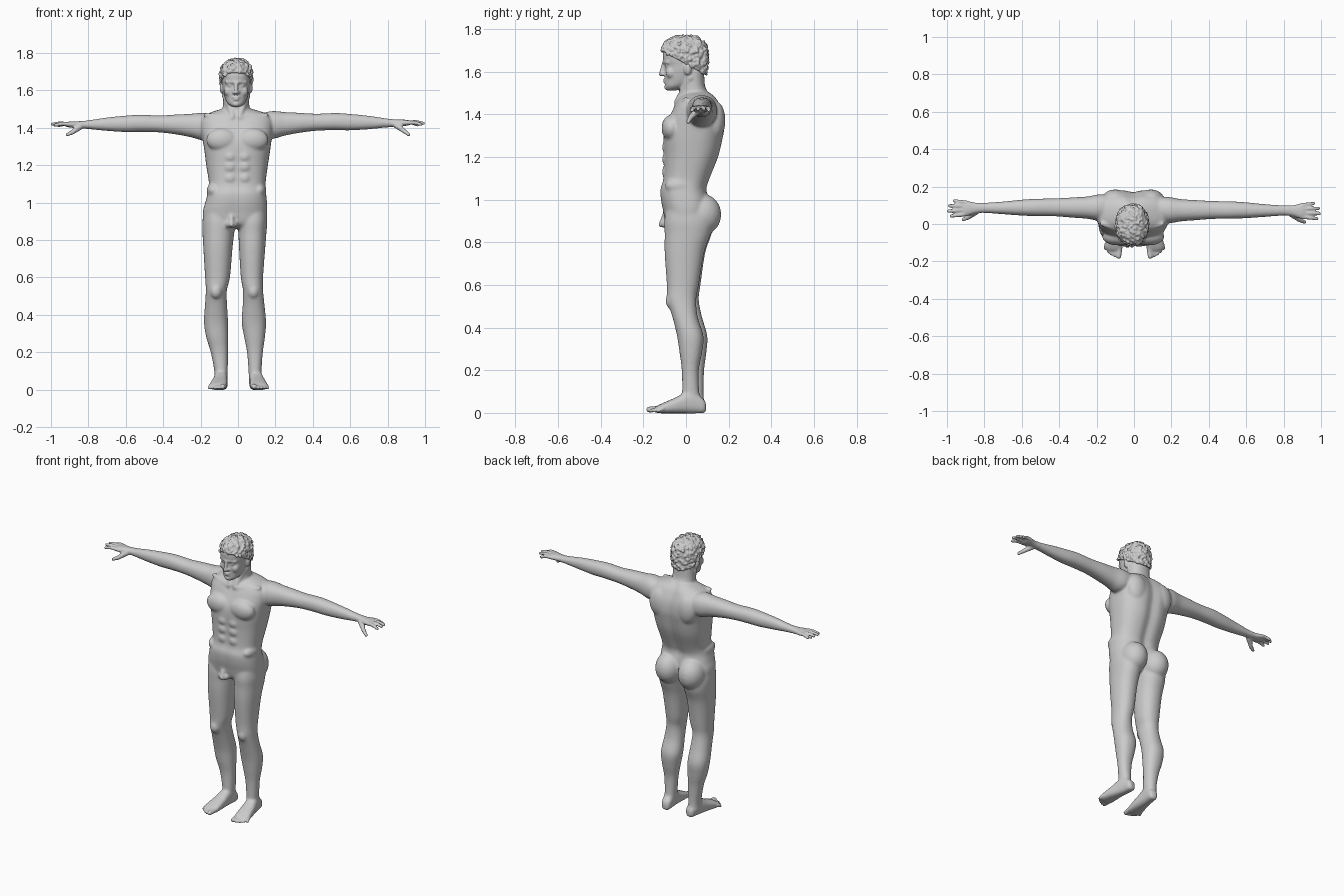
import bpy, bmesh, math, random
from mathutils import Vector, Matrix

random.seed(4)
CX = -0.01          # head and neck sit slightly off centre


def spline(rows, steps=5):
    """Catmull-Rom interpolation through rows of numbers."""
    out = []
    for i in range(len(rows) - 1):
        p0, p1 = rows[max(i - 1, 0)], rows[i]
        p2, p3 = rows[i + 1], rows[min(i + 2, len(rows) - 1)]
        for k in range(steps):
            t = k / steps
            out.append([0.5 * (2 * b + (c - a) * t + (2 * a - 5 * b + 4 * c - d) * t * t
                               + (3 * b - a - 3 * c + d) * t ** 3)
                        for a, b, c, d in zip(p0, p1, p2, p3)])
    return out + [list(rows[-1])]


def loft(bm, axis, rows, power=2.2, n=40, mat=Matrix(), groove=0.0):
    """Skin rows of (position, a0, a1, b0, b1) along an axis."""
    rings = []
    for s, a0, a1, b0, b1 in spline(rows):
        ring = []
        for k in range(n):
            t = 2 * math.pi * k / n
            c, d = math.cos(t), math.sin(t)
            u = math.copysign(abs(c) ** (2 / power), c)
            v = math.copysign(abs(d) ** (2 / power), d)
            a = (a0 + a1) / 2 + (a1 - a0) / 2 * u
            b = (b0 + b1) / 2 + (b1 - b0) / 2 * v
            if groove:      # spine furrow behind, shallow midline in front
                b -= groove * math.exp(-(u / 0.2) ** 2) * (1 if d > 0 else -0.3)
            co = {'x': (s, a, b), 'y': (a, s, b), 'z': (a, b, s)}[axis]
            ring.append(bm.verts.new(mat @ Vector(co)))
        rings.append(ring)
    for r, q in zip(rings, rings[1:]):
        for k in range(n):
            j = (k + 1) % n
            bm.faces.new((r[k], r[j], q[j], q[k]))
    bm.faces.new(rings[0][::-1])
    bm.faces.new(rings[-1])


def ball(bm, pos, size, sub=3):
    if not isinstance(size, tuple):
        size = (size,) * 3
    bmesh.ops.create_icosphere(bm, subdivisions=sub, radius=1,
                               matrix=Matrix.Translation(pos) @ Matrix.Diagonal((*size, 1)))


def taper(bm, p, q, r0, r1, n=9):
    """Round tapered rod from p to q."""
    p, q = Vector(p), Vector(q)
    for i in range(n):
        t = i / (n - 1)
        ball(bm, p.lerp(q, t), r0 + (r1 - r0) * t, 2)


def finish(bm, name, voxel, soft, iterations):
    """Fuse the pieces of a part into one skin and soften it."""
    bmesh.ops.recalc_face_normals(bm, faces=bm.faces)
    me = bpy.data.meshes.new(name)
    bm.to_mesh(me)
    bm.free()
    ob = bpy.data.objects.new(name, me)
    bpy.context.collection.objects.link(ob)
    m = ob.modifiers.new("fuse", 'REMESH')
    m.mode, m.voxel_size = 'VOXEL', voxel
    dg = bpy.context.evaluated_depsgraph_get()
    fused = bpy.data.meshes.new_from_object(ob.evaluated_get(dg))
    ob.modifiers.clear()
    ob.data = fused
    g = ob.vertex_groups.new(name="soft")
    for v in fused.vertices:
        g.add([v.index], soft(v.co), 'REPLACE')
    s = ob.modifiers.new("soften", 'SMOOTH')
    s.factor, s.iterations, s.vertex_group = 0.5, iterations, "soft"
    fused.shade_smooth()
    return ob


body = bmesh.new()

# Torso
loft(body, 'z', [
    (1.505, -.075, .06, .01, .11), (1.48, -.15, .14, -.03, .14), (1.45, -.195, .185, -.05, .16),
    (1.40, -.20, .19, -.075, .18), (1.34, -.19, .18, -.102, .185), (1.28, -.18, .172, -.108, .175),
    (1.20, -.17, .16, -.105, .155), (1.10, -.155, .147, -.108, .115), (1.05, -.163, .15, -.122, .10),
    (1.00, -.175, .155, -.12, .11), (.95, -.188, .156, -.11, .115), (.89, -.18, .145, -.095, .09),
    (.86, -.12, .09, -.06, .06)], power=2.5, n=64, groove=.016)

# Neck
loft(body, 'z', [(1.42, -.12, .10, -.045, .15), (1.46, -.10, .085, -.045, .14), (1.49, -.085, .065, -.035, .115),
                 (1.53, -.08, .06, -.025, .09), (1.60, -.08, .06, -.03, .085)])

# Head
loft(body, 'z', [
    (1.512, CX - .022, CX + .022, -.088, -.045), (1.53, CX - .045, CX + .045, -.097, 0),
    (1.56, CX - .06, CX + .06, -.098, .06), (1.60, CX - .07, CX + .07, -.100, .085),
    (1.63, CX - .074, CX + .074, -.099, .09), (1.65, CX - .076, CX + .076, -.107, .09),
    (1.69, CX - .077, CX + .077, -.108, .09), (1.73, CX - .066, CX + .066, -.09, .08),
    (1.755, CX - .03, CX + .03, -.05, .04)], power=2.3)

# Face: nose, lips, chin
taper(body, (CX, -.104, 1.64), (CX, -.117, 1.588), .009, .011)
for z, w in ((1.563, .023), (1.552, .019)):
    ball(body, (CX, -.096, z), (w, .011, .006))
ball(body, (CX, -.084, 1.527), (.024, .018, .016))

for s in (-1, 1):
    # Brow, eye, cheek, nostril, ear
    taper(body, (CX + s * .012, -.103, 1.645), (CX + s * .052, -.086, 1.643), .009, .008)
    ball(body, (CX + s * .032, -.084, 1.626), (.015, .014, .009))
    ball(body, (CX + s * .04, -.07, 1.595), (.024, .024, .028))
    ball(body, (CX + s * .011, -.108, 1.588), .009)
    ball(body, (CX + s * .077, .008, 1.613), (.011, .018, .03))
    # Neck muscles and collarbones
    taper(body, (CX + s * .06, .02, 1.57), (CX + s * .018, -.045, 1.462), .017, .012)
    taper(body, (CX + s * .02, -.047, 1.452), (CX + s * .16, .0, 1.468), .012, .014)
    # Chest, shoulder blades, flanks, belly
    ball(body, (s * .082 - .004, -.068, 1.335), (.085, .047, .063))
    ball(body, (s * .095 - .005, .135, 1.37), (.07, .05, .095))
    ball(body, (s * .122 - .008, -.025, 1.065), (.038, .075, .04))
    for z in (1.13, 1.19, 1.245):
        ball(body, (s * .038 - .004, -.088, z), (.036, .025, .032))
    # Buttocks
    ball(body, (s * .081 - .016, .075, .93), (.082, .091, .098))

# Groin
for x in (-.049, -.022):
    ball(body, (x, -.095, .885), .021)
taper(body, (-.035, -.10, .925), (-.035, -.12, .88), .014, .012)

# Arms and hands (the two arms sit at slightly different heights and depths)
for s, dy, dz in ((1, 0, 0), (-1, .014, -.009)):
    rows = [(.10, .03, .14, 1.37, 1.47), (.18, .005, .145, 1.342, 1.489), (.25, .014, .133, 1.358, 1.484),
            (.33, .02, .128, 1.373, 1.480), (.42, .027, .123, 1.384, 1.475), (.52, .028, .121, 1.387, 1.479),
            (.60, .031, .116, 1.386, 1.474), (.70, .038, .106, 1.392, 1.464), (.80, .045, .10, 1.402, 1.449),
            (.85, .042, .10, 1.406, 1.444), (.895, .028, .11, 1.410, 1.443), (.92, .035, .105, 1.415, 1.438)]
    loft(body, 'x', [(s * x, a + dy, b + dy, c + dz, d + dz) for x, a, b, c, d in rows])
    # fingers: knuckle x, y and tip x, y, z
    for kx, ky, tx, ty, tz in ((.905, .038, .978, .028, 1.418), (.912, .060, .992, .055, 1.424),
                               (.908, .082, .987, .084, 1.424), (.895, .100, .960, .110, 1.416)):
        k = Vector((s * kx, ky + dy, 1.427 + dz))
        t = Vector((s * tx, ty + dy, tz + dz * .5))
        mid = k.lerp(t, .5) + Vector((0, 0, .006))
        taper(body, k, mid, .0125, .011, 6)
        taper(body, mid, t, .011, .0095, 6)
    # thumb
    taper(body, (s * .845, .052 + dy, 1.415 + dz), (s * .885, .022 + dy, 1.385 + dz), .018, .013, 6)
    taper(body, (s * .885, .022 + dy, 1.385 + dz), (s * .912, .010 + dy, 1.364), .013, .010, 6)

# Legs (rows: z, inner x, outer x, front y, back y) and feet
legs = {
    1: [(.97, .0, .15, -.09, .09), (.90, .0, .156, -.102, .12), (.84, .002, .152, -.10, .115),
        (.75, .006, .145, -.10, .085), (.60, .015, .134, -.09, .06), (.53, .027, .134, -.088, .048),
        (.45, .025, .142, -.064, .055), (.36, .02, .15, -.042, .082), (.28, .033, .144, -.03, .075),
        (.20, .048, .133, -.02, .06), (.10, .056, .126, -.018, .062), (.04, .058, .126, -.02, .07)],
    -1: [(.97, .03, .18, -.09, .09), (.90, .015, .19, -.10, .12), (.84, .02, .19, -.10, .12),
         (.75, .03, .185, -.098, .09), (.60, .043, .176, -.085, .068), (.53, .06, .172, -.082, .06),
         (.45, .058, .177, -.055, .075), (.36, .053, .182, -.03, .10), (.28, .052, .17, -.018, .095),
         (.20, .053, .146, -.005, .085), (.10, .055, .127, -.005, .082), (.04, .058, .126, -.01, .085)]}
foot = [(.094, -.012, .012, .012, .04), (.082, -.027, .027, .0, .065), (.04, -.033, .033, -.002, .10),
        (0, -.036, .037, -.002, .098), (-.05, -.041, .043, -.002, .072), (-.10, -.046, .047, -.002, .05),
        (-.13, -.045, .046, -.001, .036), (-.145, -.036, .036, .004, .026)]
for s, rows in legs.items():
    loft(body, 'z', [(z, s * a, s * b, c, d) for z, a, b, c, d in rows])
    kx = s * .082 if s > 0 else -.117
    ball(body, (kx, -.066, .525), (.032, .03, .04))                  # kneecap
    fx = .098 if s > 0 else -.093
    mat = Matrix.Translation((fx, 0, 0)) @ Matrix.Rotation(s * math.radians(7), 4, 'Z')
    loft(body, 'y', foot, power=2.6, mat=mat)
    for i in range(5):                                               # toes, big one inside
        r = .0155 if i == 0 else .0115 - .0006 * i
        x = s * (-.032 + .0185 * i + (.002 if i else 0))
        tip = -.170 + .002 * i * i
        taper(body, mat @ Vector((x, -.115, .02)), mat @ Vector((x, tip, r)), r, r * .95, 7)


def body_soft(co):
    fine = co.z > 1.51 or abs(co.x) > .82 or co.z < .06
    return .12 if fine else 1.0


finish(body, "body", .0055, body_soft, 20)

# Hair: a cap cut along a slanting hairline, covered in small curls
hair = bmesh.new()
loft(hair, 'z', [
    (1.54, -.065, .045, -.02, .08), (1.57, -.085, .065, -.09, .093), (1.61, -.089, .069, -.105, .098),
    (1.66, -.092, .073, -.112, .101), (1.70, -.091, .072, -.112, .10), (1.735, -.077, .060, -.096, .085),
    (1.757, -.048, .032, -.062, .052), (1.766, -.018, .002, -.02, .015)], power=2.2)
cut = bmesh.ops.bisect_plane(hair, geom=hair.verts[:] + hair.edges[:] + hair.faces[:],
                             plane_co=(0, 0, 1.635), plane_no=(0, .55, 1), clear_inner=True)
rim = [e for e in cut['geom_cut'] if isinstance(e, bmesh.types.BMEdge)]
bmesh.ops.contextual_create(hair, geom=rim)
spots = [(f.calc_center_median(), f.calc_area()) for f in hair.faces if f.calc_area() < .001]
picked = random.choices([p for p, a in spots], weights=[a for p, a in spots], k=420)
for p in picked:
    jitter = Vector([random.uniform(-.004, .004) for _ in range(3)])
    ball(hair, (p + jitter), random.uniform(.006, .0105), 2)
finish(hair, "hair", .004, lambda co: .5, 3)
